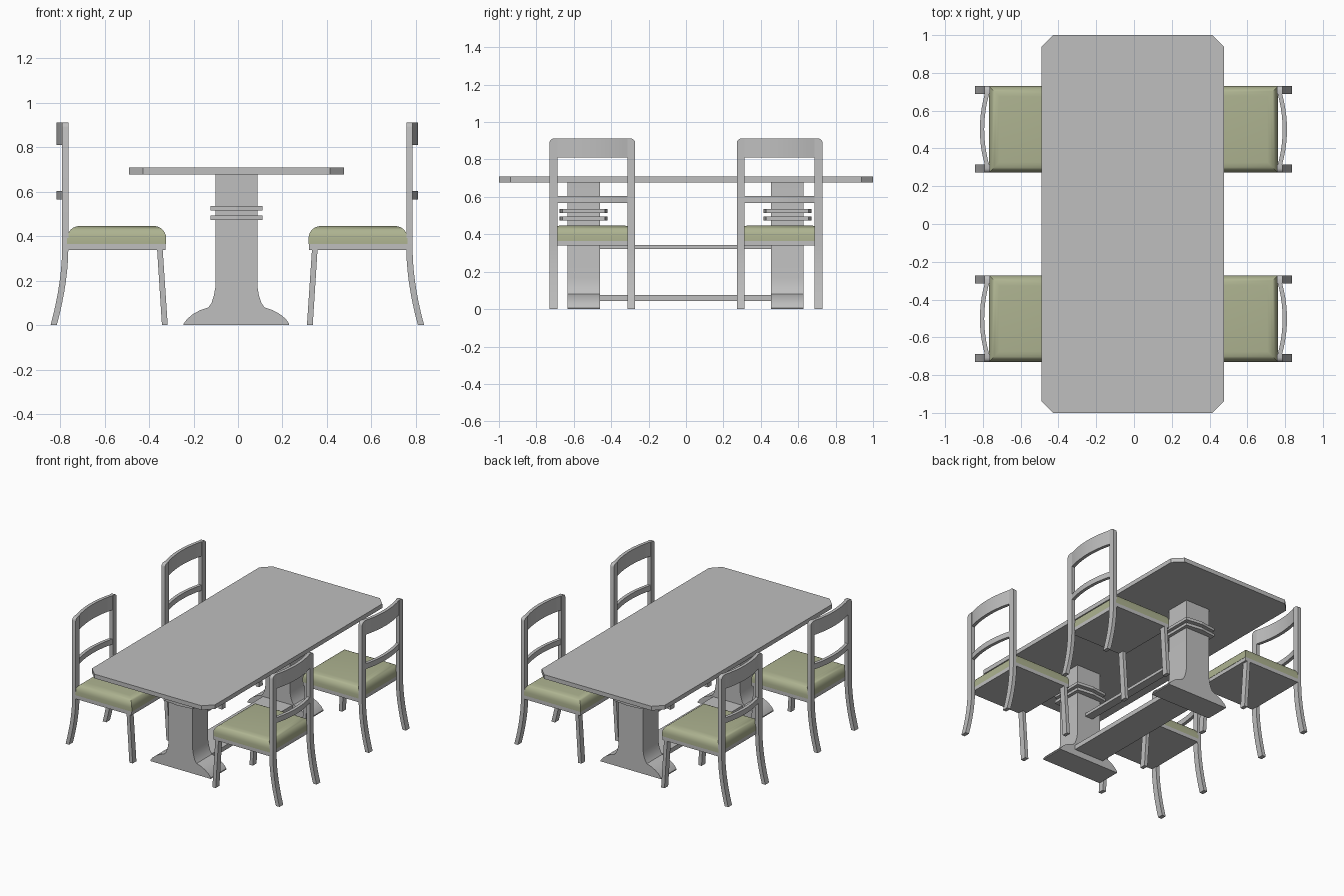
import bpy
import bmesh
import math
from mathutils import Vector

if "Cube" in bpy.data.objects:
    bpy.data.objects.remove(bpy.data.objects["Cube"])


def material(name, rgb):
    m = bpy.data.materials.new(name)
    m.use_nodes = True
    m.diffuse_color = (*rgb, 1)
    m.node_tree.nodes["Principled BSDF"].inputs["Base Color"].default_value = (*rgb, 1)
    return m


GREY = material("grey_wood", (0.52, 0.52, 0.52))
GREEN = material("sage_fabric", (0.42, 0.45, 0.28))


def finish(name, bm, mat, smooth=False):
    bmesh.ops.recalc_face_normals(bm, faces=bm.faces)
    mesh = bpy.data.meshes.new(name)
    bm.to_mesh(mesh)
    bm.free()
    mesh.materials.append(mat)
    ob = bpy.data.objects.new(name, mesh)
    bpy.context.collection.objects.link(ob)
    if smooth:
        bpy.ops.object.select_all(action='DESELECT')
        ob.select_set(True)
        bpy.context.view_layer.objects.active = ob
        bpy.ops.object.shade_smooth_by_angle(angle=math.radians(35))
    return ob


def prism(outline, lo, hi, axis):
    """Extrude a closed outline along 'y' (points are x, z) or 'z' (points are x, y)."""
    def place(p, h):
        return (p[0], h, p[1]) if axis == 'y' else (p[0], p[1], h)
    bm = bmesh.new()
    face = bm.faces.new([bm.verts.new(place(p, lo)) for p in outline])
    new = bmesh.ops.extrude_face_region(bm, geom=[face])["geom"]
    shift = Vector(place((0, 0), hi - lo))
    bmesh.ops.translate(bm, vec=shift, verts=[v for v in new if isinstance(v, bmesh.types.BMVert)])
    return bm


def rect(x0, x1, y0, y1):
    return [(x0, y0), (x1, y0), (x1, y1), (x0, y1)]


def box(name, x, y, z, mat=GREY):
    return finish(name, prism(rect(*x, *y), *z, 'z'), mat)


# Table top with clipped corners
CX = -0.007
HX, HY, CUT = 0.483, 1.0, 0.062
top = []
for sx, sy in ((1, 1), (-1, 1), (-1, -1), (1, -1)):
    pair = [(CX + sx * HX, sy * (HY - CUT)), (CX + sx * (HX - CUT), sy * HY)]
    top += pair if sx * sy > 0 else pair[::-1]
finish("table_top", prism(top, 0.678, 0.708, 'z'), GREY)

# Pedestals with flared feet and two collars each
half = [(0.095, 0.68), (0.095, 0.17), (0.101, 0.135), (0.112, 0.1), (0.126, 0.08),
        (0.162, 0.068), (0.195, 0.05), (0.222, 0.028), (0.237, 0.007), (0.237, 0)]
profile = [(CX + x, z) for x, z in half] + [(CX - x, z) for x, z in reversed(half)]
for label, cy in (("front", -0.547), ("back", 0.542)):
    finish(label + "_pedestal", prism(profile, cy - 0.087, cy + 0.087, 'y'), GREY, True)
    collar = [(CX + 0.117, cy - 0.114), (CX + 0.117, cy + 0.114), (CX, cy + 0.128),
              (CX - 0.117, cy + 0.114), (CX - 0.117, cy - 0.114), (CX, cy - 0.128)]
    for part, z in (("lower", 0.474), ("upper", 0.515)):
        finish(f"{label}_{part}_collar", prism(collar, z, z + 0.02, 'z'), GREY)

# Stretchers between the pedestals
box("lower_stretcher", (CX - 0.115, CX + 0.115), (-0.47, 0.465), (0.043, 0.075))
box("upper_stretcher", (CX - 0.03, CX + 0.03), (-0.47, 0.465), (0.321, 0.342))


def chair(label, side, cy):
    X = lambda x: side * x - 0.003
    W, LEG = 0.229, 0.042

    def flip(points):
        return [(X(x), v) for x, v in points]

    # Seat frame and padded cushion
    box(label + "_seat_frame", sorted((X(0.322), X(0.765))), (cy - W, cy + W), (0.339, 0.365))
    bm = prism(flip(rect(0.32, 0.765, cy - W, cy + W)), 0.365, 0.446, 'z')
    rim = [e for e in bm.edges if all(v.co.z > 0.4 for v in e.verts)]
    bmesh.ops.bevel(bm, geom=rim, offset=0.055, segments=6, profile=0.5, affect='EDGES')
    finish(label + "_cushion", bm, GREEN, True)

    # Legs: tapered-out front pair, swept back pair rising into the back posts
    front = [(0.336, 0.345), (0.361, 0.345), (0.339, 0), (0.313, 0)]
    sweep = [(0.052 * (1 - i / 7) ** 1.8, 0.34 * i / 7) for i in range(8)] + [(0, 0.912)]
    back = [(0.76 + d, z) for d, z in sweep] + [(0.788 + d, z) for d, z in reversed(sweep)]
    for hand, s in (("near", -1), ("far", 1)):
        lo, hi = sorted((cy + s * W, cy + s * (W - LEG)))
        finish(f"{label}_{hand}_front_leg", prism(flip(front), lo, hi, 'y'), GREY)
        bm = prism(flip(back), lo, hi, 'y')
        corner = [e for e in bm.edges if all(
            v.co.z > 0.9 and abs(v.co.y - cy) > W - 0.01 for v in e.verts)]
        bmesh.ops.bevel(bm, geom=corner, offset=0.022, segments=3, profile=0.5, affect='EDGES')
        finish(f"{label}_{hand}_back_post", bm, GREY, True)

    # Bowed back rails
    n = 10
    span = W - LEG + 0.004
    bow = [(0.027 * (1 - t * t), cy + span * t) for t in (2 * i / n - 1 for i in range(n + 1))]
    rail = [(0.763 + d, y) for d, y in bow] + [(0.786 + d, y) for d, y in reversed(bow)]
    for part, z0, z1 in (("top", 0.81, 0.912), ("middle", 0.566, 0.604)):
        finish(f"{label}_{part}_rail", prism(flip(rail), z0, z1, 'z'), GREY, True)


# Four chairs around the table
for name, side, cy in (("front_left_chair", 1, -0.501), ("back_left_chair", 1, 0.501),
                       ("front_right_chair", -1, -0.501), ("back_right_chair", -1, 0.501)):
    chair(name, side, cy)
